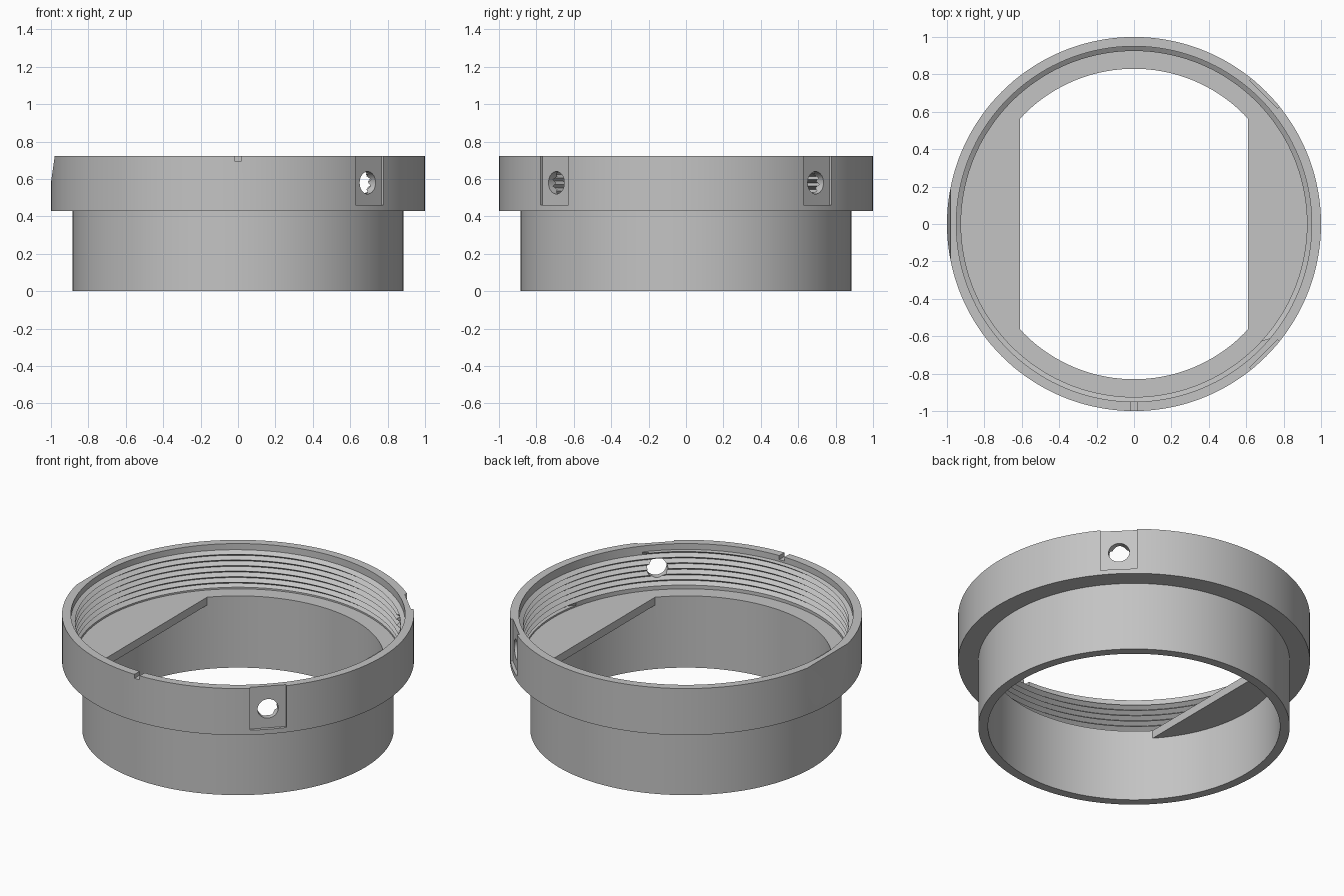
import bpy, bmesh, math
from mathutils import Matrix, Vector

cube = bpy.data.objects.get("Cube")
if cube:
    bpy.data.objects.remove(cube, do_unlink=True)

SEG = 144
TOP, FLANGE, SHELF = 0.722, 0.43, 0.45
BORE, CREST, ROOT = 0.83, 0.925, 0.95

grey = bpy.data.materials.new("plain grey")
grey.use_nodes = True
colour = (0.55, 0.55, 0.55, 1)
grey.diffuse_color = colour
grey.node_tree.nodes["Principled BSDF"].inputs["Base Color"].default_value = colour


def finish(name, bm):
    bmesh.ops.recalc_face_normals(bm, faces=bm.faces)
    mesh = bpy.data.meshes.new(name)
    bm.to_mesh(mesh)
    bm.free()
    mesh.materials.append(grey)
    obj = bpy.data.objects.new(name, mesh)
    bpy.context.collection.objects.link(obj)
    return obj


def box(name, size, matrix):
    bm = bmesh.new()
    bmesh.ops.create_cube(bm, size=1, matrix=matrix @ Matrix.Diagonal((*size, 1)))
    return finish(name, bm)


def combine(target, tool, operation):
    mod = target.modifiers.new(tool.name, "BOOLEAN")
    mod.operation = operation
    mod.solver = "EXACT"
    mod.object = tool
    bpy.context.view_layer.objects.active = target
    bpy.ops.object.modifier_apply(modifier=mod.name)
    bpy.data.objects.remove(tool, do_unlink=True)


# Cross-section of the stepped ring, with a helical thread on the inside
PITCH, LOW, HIGH, TURNS = 0.035, 0.46, 0.685, 7


def section(turn):
    pts = [(BORE, SHELF), (BORE, 0), (0.885, 0), (0.885, FLANGE),
           (1, FLANGE), (1, TOP), (ROOT, TOP)]
    for k in range(2 * TURNS, -3, -1):
        z = LOW + 0.0013 + PITCH * (k / 2 + turn)
        r = CREST if k % 2 else ROOT
        if z > HIGH - 0.0001:
            z, r = HIGH, ROOT
        elif z < LOW + 0.0001:
            z, r = LOW, CREST
        pts.append((r, z))
    return pts + [(CREST, LOW), (CREST, SHELF)]


bm = bmesh.new()
columns = []
for i in range(SEG + 1):
    a = math.tau * i / SEG
    columns.append([bm.verts.new((r * math.cos(a), r * math.sin(a), z))
                    for r, z in section(i / SEG)])
for a, b in zip(columns, columns[1:]):
    for j in range(len(a)):
        bm.faces.new((a[j - 1], a[j], b[j], b[j - 1]))
bmesh.ops.remove_doubles(bm, verts=bm.verts, dist=0.00001)
body = finish("threaded_ring", bm)

# Two flat shelves across the bore
for side in (0, math.pi):
    bm = bmesh.new()
    r = 0.855
    half = math.acos(0.61 / r)
    arc = [side + half * (i / 16 - 1) for i in range(33)]
    face = bm.faces.new([bm.verts.new((r * math.cos(a), r * math.sin(a), 0.40))
                         for a in arc])
    new = bmesh.ops.extrude_face_region(bm, geom=[face])["geom"]
    bmesh.ops.translate(bm, vec=(0, 0, SHELF - 0.40),
                        verts=[v for v in new if isinstance(v, bmesh.types.BMVert)])
    combine(body, finish("shelf", bm), "UNION")

# Flat pockets with screw holes on the two diagonals
for angle in (math.pi / 4, -math.pi / 4):
    turn = Matrix.Rotation(angle, 4, "Z")
    combine(body, box("pocket_cutter", (0.1, 0.21, 0.4),
                      turn @ Matrix.Translation((1.03, 0, 0.66))), "DIFFERENCE")
    bm = bmesh.new()
    bmesh.ops.create_cone(bm, cap_ends=True, segments=32, radius1=0.06, radius2=0.06,
                          depth=0.4, matrix=turn @ Matrix.Translation((0.95, 0, 0.58))
                          @ Matrix.Rotation(math.pi / 2, 4, "Y"))
    combine(body, finish("hole_cutter", bm), "DIFFERENCE")

# Index notch in the front rim
combine(body, box("notch_cutter", (0.036, 0.2, 0.1),
                  Matrix.Translation((0, -0.98, 0.697 + 0.05))), "DIFFERENCE")

# Slanted flat on the right side of the rim
slant = (Matrix.Translation((-0.98, 0, TOP)) @ Matrix.Rotation(math.atan2(0.02, 0.14), 4, "Y")
         @ Matrix.Translation((-0.1, 0, 0)))
combine(body, box("slant_cutter", (0.2, 1, 0.5), slant), "DIFFERENCE")

bpy.ops.object.select_all(action="DESELECT")
body.select_set(True)
bpy.context.view_layer.objects.active = body
bpy.ops.object.shade_smooth_by_angle(angle=math.radians(25))
